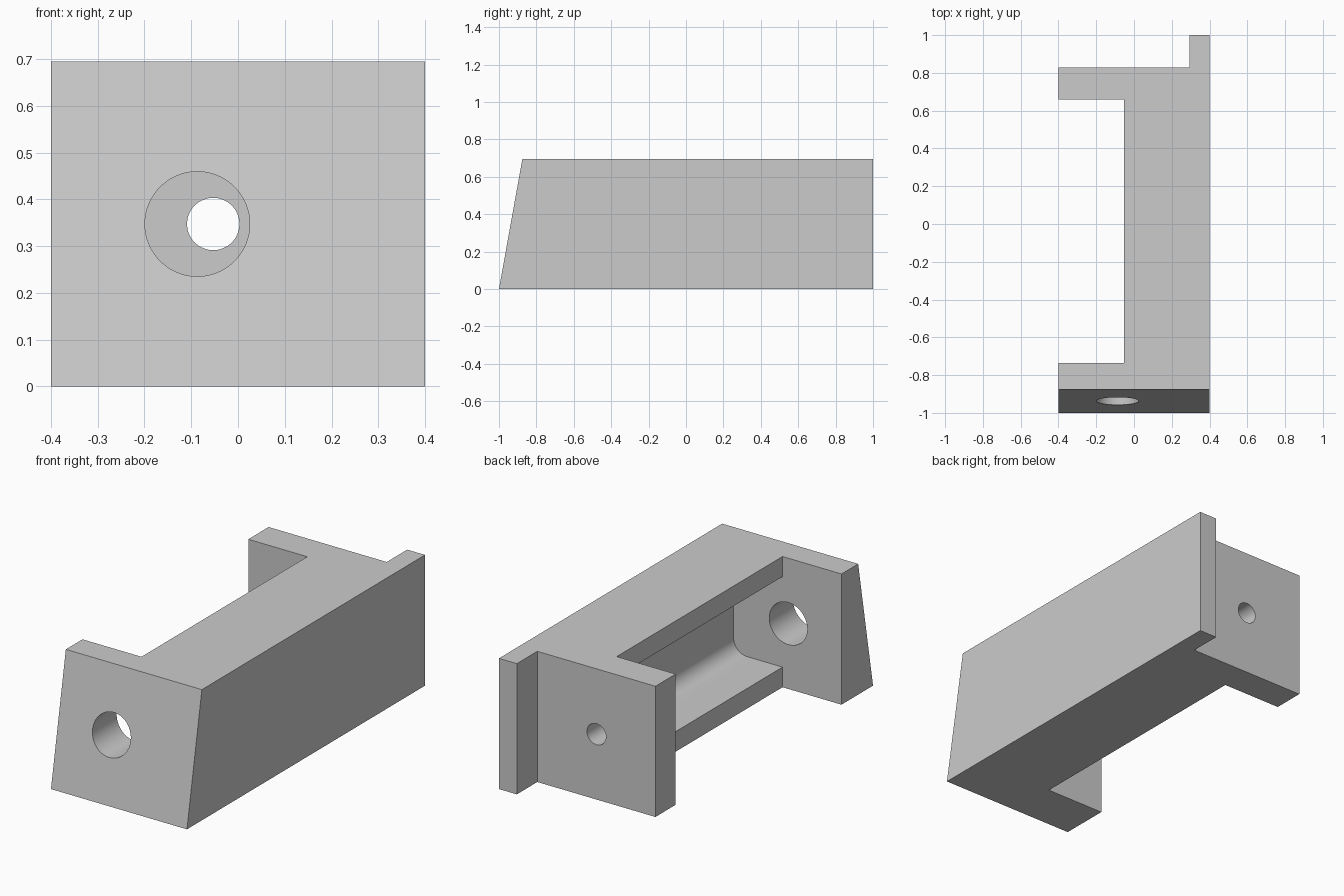
import bpy
import bmesh
from math import cos, sin, pi
from mathutils import Vector

cube = bpy.data.objects.get("Cube")
if cube:
    bpy.data.objects.remove(cube, do_unlink=True)

HEIGHT = 0.695
MID = HEIGHT / 2
FLANGE = 0.107
WALL_X, LIP_X = 0.235, -0.053
RADIUS = 0.08

grey = bpy.data.materials.new("plain grey")
grey.use_nodes = True
colour = (0.6, 0.6, 0.6, 1)
grey.diffuse_color = colour
grey.node_tree.nodes["Principled BSDF"].inputs["Base Color"].default_value = colour


def prism(name, points, direction):
    """Extrude a closed outline of 3D points along a direction."""
    bm = bmesh.new()
    face = bm.faces.new([bm.verts.new(p) for p in points])
    new = bmesh.ops.extrude_face_region(bm, geom=[face])["geom"]
    moved = [v for v in new if isinstance(v, bmesh.types.BMVert)]
    bmesh.ops.translate(bm, verts=moved, vec=Vector(direction))
    bmesh.ops.recalc_face_normals(bm, faces=bm.faces)
    mesh = bpy.data.meshes.new(name)
    bm.to_mesh(mesh)
    bm.free()
    mesh.materials.append(grey)
    obj = bpy.data.objects.new(name, mesh)
    bpy.context.collection.objects.link(obj)
    return obj


def arc(cx, cz, r, start, end, steps):
    angles = [start + (end - start) * i / steps for i in range(steps + 1)]
    return [(cx + r * cos(a), cz + r * sin(a)) for a in angles]


def cutter(name, outline, y0, y1):
    obj = prism(name, [(x, y0, z) for x, z in outline], (0, y1 - y0, 0))
    obj.hide_render = True
    return obj


def hole(name, x, r, y0, y1):
    return cutter(name, arc(x, MID, r, 0, 2 * pi, 64)[:-1], y0, y1)


# Body: block with a narrow tab at the back and a raked front face
plan = [(-0.4, -1), (0.4, -1), (0.4, 1), (0.295, 1), (0.295, 0.828), (-0.4, 0.828)]
body = prism("bracket_body", [(x, y, 0) for x, y in plan], (0, 0, HEIGHT))
for v in body.data.vertices:
    if v.co.y < -0.9 and v.co.z > MID:
        v.co.y = -0.875

# Side opening: full-height notch plus a filleted pocket between the flanges
low = [(-0.6, -0.2), (LIP_X, -0.2), (LIP_X, FLANGE)]
low += arc(WALL_X - RADIUS, FLANGE + RADIUS, RADIUS, -pi / 2, 0, 12)
high = [(x, HEIGHT - z) for x, z in reversed(low)]
cutters = [
    cutter("side_pocket_cutter", low + high, -0.735, 0.658),
    hole("front_hole_cutter", -0.087, 0.112, -1.2, -0.5),
    hole("back_hole_cutter", -0.053, 0.056, 0.5, 1.2),
]

bpy.ops.object.select_all(action="DESELECT")
body.select_set(True)
bpy.context.view_layer.objects.active = body
for tool in cutters:
    mod = body.modifiers.new(tool.name, "BOOLEAN")
    mod.operation = "DIFFERENCE"
    mod.solver = "EXACT"
    mod.object = tool
    bpy.ops.object.modifier_apply(modifier=mod.name)
    bpy.data.objects.remove(tool, do_unlink=True)

bpy.ops.object.shade_smooth_by_angle(angle=pi / 6)
